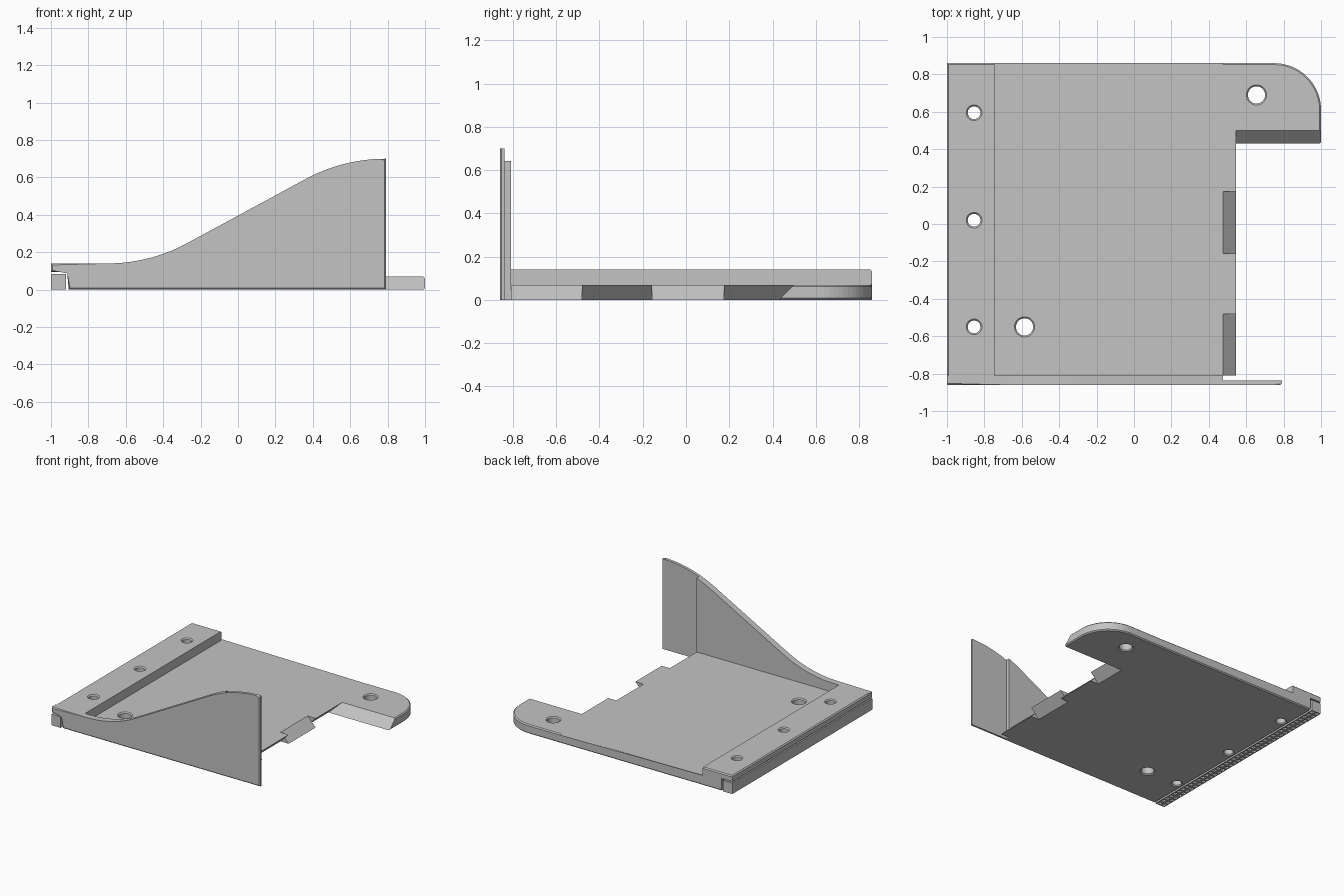
import bpy, bmesh, math
from mathutils import Vector

default = bpy.data.objects.get("Cube")
if default:
    bpy.data.objects.remove(default, do_unlink=True)

GREY = (0.55, 0.55, 0.55, 1)
mat = bpy.data.materials.new("light grey")
mat.use_nodes = True
mat.diffuse_color = GREY
mat.node_tree.nodes["Principled BSDF"].inputs["Base Color"].default_value = GREY

BACK, FRONT, WALL_MID, WALL_IN = 0.86, -0.86, -0.838, -0.81
THICK, RAIL_Z = 0.07, 0.14          # floor and rail heights
IN_X, OUT_X = 0.475, 0.545          # bevelled edge of the floor
CH = 0.008                          # small chamfer


def finish(name, bm):
    bmesh.ops.recalc_face_normals(bm, faces=bm.faces)
    mesh = bpy.data.meshes.new(name)
    bm.to_mesh(mesh)
    bm.free()
    mesh.materials.append(mat)
    ob = bpy.data.objects.new(name, mesh)
    bpy.context.collection.objects.link(ob)
    return ob


def loft(rings):
    """Closed solid through equal rings of 3D points."""
    bm = bmesh.new()
    loops = [[bm.verts.new(p) for p in ring] for ring in rings]
    for a, b in zip(loops, loops[1:]):
        for i in range(len(a)):
            j = (i + 1) % len(a)
            bm.faces.new((a[i], a[j], b[j], b[i]))
    bm.faces.new(loops[0][::-1])
    bm.faces.new(loops[-1])
    return bm


def prism(profile, y0, y1):
    """Extrude an x-z profile along y."""
    return loft([[(x, y, z) for x, z in profile] for y in (y0, y1)])


def chamfer(bm, test):
    edges = [e for e in bm.edges if all(test(v.co) for v in e.verts)]
    bmesh.ops.bevel(bm, geom=edges, offset=CH, segments=1, affect='EDGES')


def drill(ob, x, y, r, top):
    """Cut a round hole with a slightly flared rim at both ends."""
    levels = [(-0.02, r + 0.028), (CH, r), (top - CH, r), (top + 0.02, r + 0.028)]
    n = 32
    rings = [[(x + q * math.cos(math.tau * i / n), y + q * math.sin(math.tau * i / n), z)
              for i in range(n)] for z, q in levels]
    cutter = finish("hole_cutter", loft(rings))
    cutter.hide_render = True
    mod = ob.modifiers.new("hole", 'BOOLEAN')
    mod.operation = 'DIFFERENCE'
    mod.solver = 'EXACT'
    mod.object = cutter
    bpy.context.view_layer.objects.active = ob
    bpy.ops.object.modifier_apply(modifier=mod.name)
    bpy.data.objects.remove(cutter, do_unlink=True)


# Floor with raised rail and the notch beneath the rail
floor_profile = [(-0.905, 0), (IN_X, 0), (IN_X, THICK), (-0.745, THICK),
                 (-0.745, RAIL_Z), (-1 + CH, RAIL_Z), (-1, RAIL_Z - CH),
                 (-1, 0.095), (-0.905, 0.095)]
bm = prism(floor_profile, WALL_MID, BACK)
back_edges = [e for e in bm.edges
              if all(v.co.y > BACK - 0.001 for v in e.verts)
              and abs(e.verts[0].co.z - e.verts[1].co.z) < 0.001
              and min(abs(e.verts[0].co.z - h) for h in (0, THICK, RAIL_Z)) < 0.001]
bmesh.ops.bevel(bm, geom=back_edges, offset=CH, segments=1, affect='EDGES')
floor = finish("floor_with_rail", bm)
for y in (-0.55, 0.02, 0.595):
    drill(floor, -0.855, y, 0.034, RAIL_Z)
drill(floor, -0.585, -0.55, 0.046, THICK)

# Interlocking bevelled teeth, alternately facing up and down
up = [(IN_X, 0), (OUT_X, 0), (IN_X, THICK)]
down = [(IN_X, 0), (OUT_X, THICK), (IN_X, THICK)]
stops = [WALL_IN, -0.48, -0.157, 0.175, 0.5]
for i, (a, b) in enumerate(zip(stops, stops[1:])):
    finish(f"edge_tooth_{i + 1}", prism(down if i % 2 else up, a, b))


# Rounded foot extending the back corner, with a sloping front end
def foot_ring(z, inset):
    y_front = 0.43 + z
    r = 0.25
    cx, cy = 1 - r, BACK - r
    r -= inset
    arc = [(cx + r * math.cos(math.pi / 2 * i / 16), cy + r * math.sin(math.pi / 2 * i / 16), z)
           for i in range(17)]
    return [(IN_X, y_front, z), (1 - inset, y_front, z)] + arc + [(IN_X, BACK - inset, z)]


foot = finish("rounded_foot", loft([foot_ring(0, CH), foot_ring(CH, 0),
                                    foot_ring(THICK - CH, 0), foot_ring(THICK, CH)]))
drill(foot, 0.655, 0.69, 0.046, THICK)

# Side wall: S-curve made of two arcs joined by a straight slope
R, TURN, STEPS = 0.9, math.radians(28.5), 14
angles = [TURN * i / STEPS for i in range(STEPS + 1)]
curve = [(-0.7 + R * math.sin(a), RAIL_Z + R * (1 - math.cos(a))) for a in angles]
curve += [(0.79 - R * math.sin(a), 0.7 - R * (1 - math.cos(a))) for a in reversed(angles)]


def wall_profile(end):
    pts = [p for p in curve if p[0] < end - 0.001]
    drop = 0.79 - end
    pts.append((end, 0.7 - R + math.sqrt(R * R - drop * drop)))
    return [(-1, 0.095), (-1, RAIL_Z)] + pts + [(end, 0), (-0.905, 0), (-0.905, 0.095)]


bm = prism(wall_profile(0.79), FRONT, WALL_MID)
chamfer(bm, lambda co: co.y < FRONT + 0.001)
finish("side_wall_outer", bm)
finish("side_wall_inner", prism(wall_profile(IN_X), WALL_MID, WALL_IN))

# Loose bar in the notch, with rows of small square pockets underneath
X0, X1, TOP, ROWS, COLS = -1, -0.92, 0.085, 2, 40
bm = bmesh.new()
bmesh.ops.create_grid(bm, x_segments=ROWS, y_segments=COLS, size=1)
for v in bm.verts:
    v.co = ((X0 + X1) / 2 + v.co.x * (X1 - X0) / 2, v.co.y * BACK, 0)
cells = bm.faces[:]
rim = [e for e in bm.edges if e.is_boundary]
ext = bmesh.ops.extrude_edge_only(bm, edges=rim)["geom"]
bmesh.ops.translate(bm, vec=Vector((0, 0, TOP)),
                    verts=[g for g in ext if isinstance(g, bmesh.types.BMVert)])
bmesh.ops.contextual_create(bm, geom=[g for g in ext if isinstance(g, bmesh.types.BMEdge)
                                      and g.is_boundary])
bmesh.ops.recalc_face_normals(bm, faces=bm.faces)
bmesh.ops.inset_individual(bm, faces=cells, thickness=0.01)
pockets = bmesh.ops.extrude_discrete_faces(bm, faces=cells)["faces"]
for f in pockets:
    bmesh.ops.translate(bm, vec=Vector((0, 0, 0.03)), verts=f.verts[:])
finish("notch_bar", bm)
